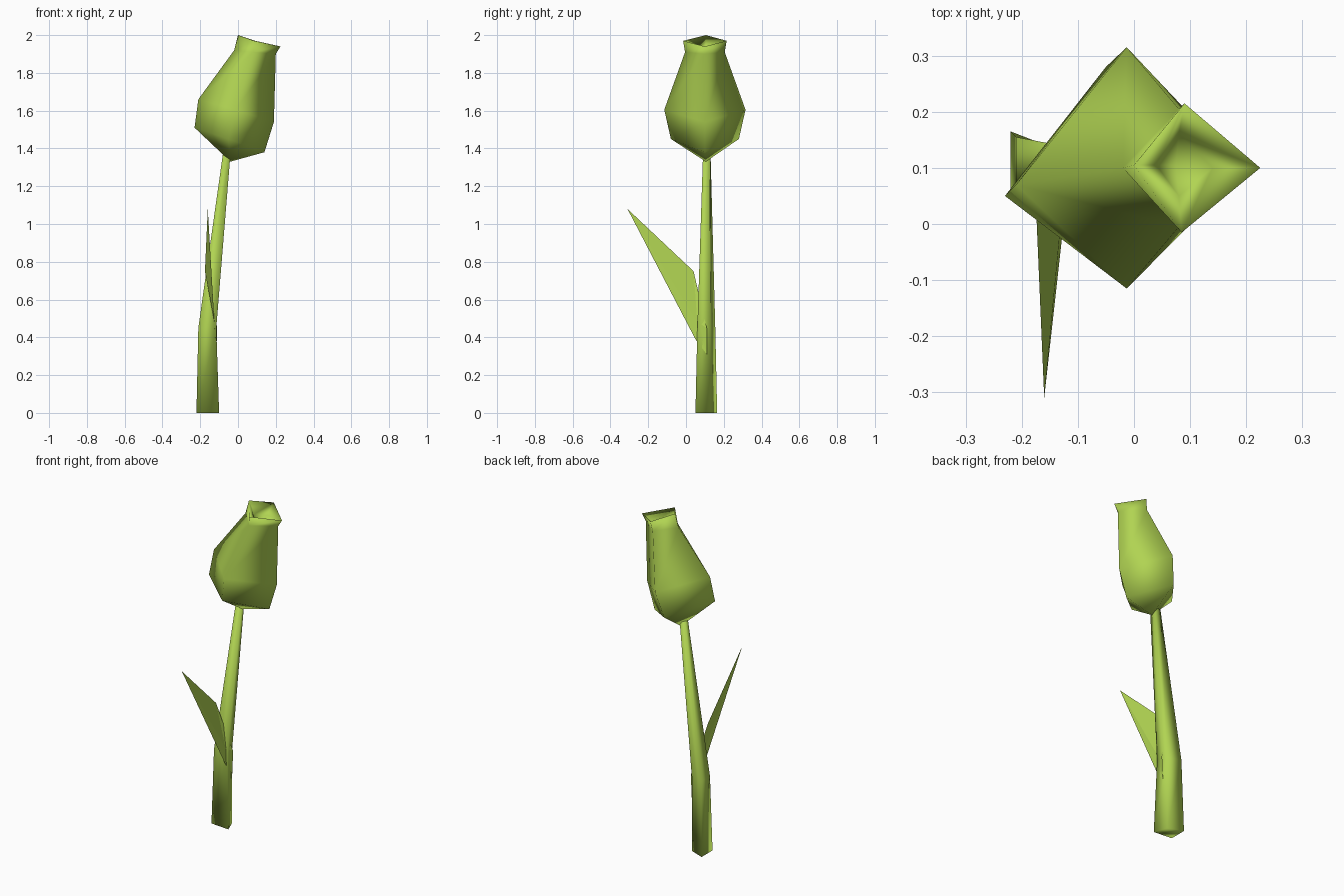
import bpy
import bmesh

cube = bpy.data.objects.get("Cube")
if cube:
    bpy.data.objects.remove(cube)

green = bpy.data.materials.new("leaf green")
green.use_nodes = True
colour = (0.44, 0.66, 0.085, 1)
green.diffuse_color = colour
green.node_tree.nodes["Principled BSDF"].inputs["Base Color"].default_value = colour


def finish(bm, name, smooth=True):
    for f in bm.faces:
        f.smooth = smooth
    mesh = bpy.data.meshes.new(name)
    bm.to_mesh(mesh)
    bm.free()
    mesh.materials.append(green)
    obj = bpy.data.objects.new(name, mesh)
    bpy.context.collection.objects.link(obj)
    return obj


def bridge(bm, a, b):
    """Join two rings, or a ring and a single tip."""
    n = max(len(a), len(b))
    for i in range(n):
        j = (i + 1) % n
        if len(a) == 1:
            bm.faces.new((a[0], b[j], b[i]))
        elif len(b) == 1:
            bm.faces.new((a[i], a[j], b[0]))
        else:
            bm.faces.new((a[i], a[j], b[j], b[i]))


def loft(name, rings, cap=False):
    bm = bmesh.new()
    loops = [[bm.verts.new(p) for p in ring] for ring in rings]
    for a, b in zip(loops, loops[1:]):
        bridge(bm, a, b)
    if cap:
        bm.faces.new(loops[0])
        bm.faces.new(loops[-1])
    bmesh.ops.recalc_face_normals(bm, faces=bm.faces)
    return finish(bm, name)


def diamond(left, right, front, back):
    """Tilted four-cornered ring; left is (x, y, z), right (x, z), front and back (x, y, z)."""
    return [left, front, (right[0], 0.10, right[1]), back]


# Closed flower: base tip, belly, neck, flared rim and funnel inside
loft("flower_bud", [
    [(-0.04, 0.105, 1.33)],
    diamond((-0.23, 0.05, 1.51), (0.14, 1.38), (-0.05, -0.08, 1.45), (-0.05, 0.28, 1.45)),
    diamond((-0.21, 0.07, 1.66), (0.19, 1.54), (-0.013, -0.115, 1.605), (-0.013, 0.315, 1.605)),
    diamond((-0.02, 0.10, 1.92), (0.20, 1.90), (0.08, -0.005, 1.91), (0.08, 0.205, 1.91)),
    diamond((0.0, 0.105, 2.0), (0.225, 1.94), (0.085, -0.015, 1.97), (0.09, 0.215, 1.97)),
    diamond((0.04, 0.105, 1.93), (0.14, 1.90), (0.08, 0.05, 1.91), (0.08, 0.16, 1.91)),
    [(0.075, 0.105, 1.80)],
])

# Four-sided stem, upright at the foot and then leaning into the flower
foot = [(-0.22, 0.165), (-0.22, 0.06), (-0.10, 0.05), (-0.13, 0.13)]
bend = [(-0.21, 0.155), (-0.21, 0.07), (-0.115, 0.06), (-0.13, 0.13)]
top = [(-0.08, 0.13), (-0.08, 0.095), (-0.04, 0.09), (-0.045, 0.125)]
loft("stem", [[(x, y, z) for x, y in ring]
              for ring, z in ((foot, 0), (bend, 0.45), (top, 1.37))], cap=True)

# Pointed, slightly folded leaf with a short sheath on the stem
bm = bmesh.new()
tip, shoulder, fold, lower, heel, sheath = [bm.verts.new(p) for p in (
    (-0.16, -0.31, 1.08), (-0.175, 0.04, 0.75), (-0.125, 0.06, 0.48),
    (-0.12, 0.05, 0.39), (-0.115, 0.11, 0.31), (-0.11, 0.11, 0.45))]
for face in ((tip, fold, shoulder), (tip, lower, fold),
             (fold, lower, heel), (fold, heel, sheath), (shoulder, fold, sheath)):
    bm.faces.new(face)
bmesh.ops.recalc_face_normals(bm, faces=bm.faces)
finish(bm, "leaf", smooth=False)
